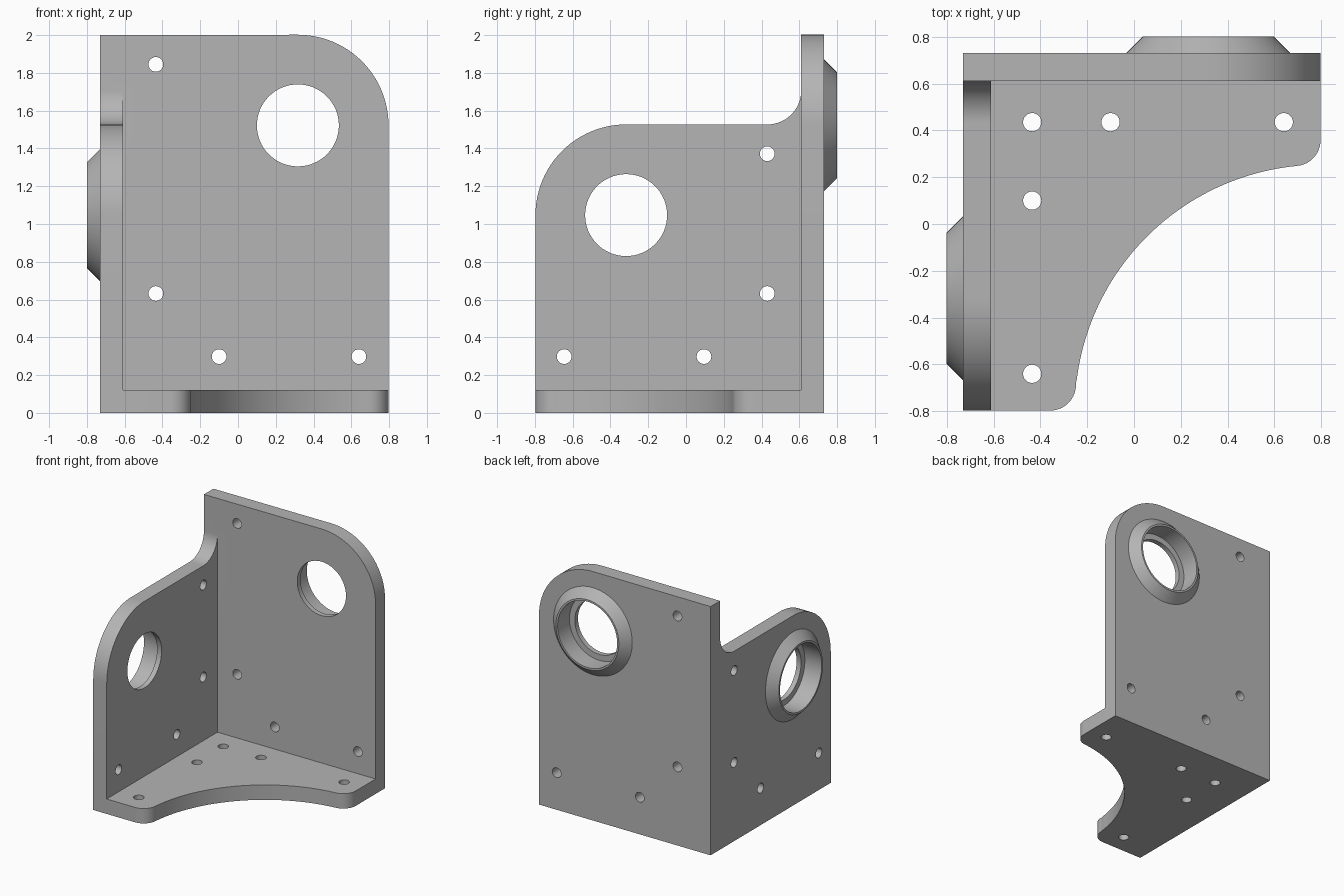
import bpy, bmesh, math
from mathutils import Vector

if "Cube" in bpy.data.objects:
    bpy.data.objects.remove(bpy.data.objects["Cube"], do_unlink=True)

END = 0.797            # free ends of the plates
OUT, IN = 0.73, 0.61   # outer and inner wall planes
THICK = 0.12

steel = bpy.data.materials.new("grey_metal")
steel.use_nodes = True
GREY = (0.46, 0.46, 0.46, 1)
steel.diffuse_color = GREY
steel.node_tree.nodes["Principled BSDF"].inputs["Base Color"].default_value = GREY


def arc(cx, cy, r, start, end, n=24):
    """Points along an arc, angles in degrees."""
    angles = [math.radians(start + (end - start) * i / n) for i in range(n + 1)]
    return [(cx + r * math.cos(a), cy + r * math.sin(a)) for a in angles]


def circle(centre, r, n):
    return arc(*centre, r, 0, 360, n)[:-1]


def place(axis, u, v, w):
    """Profile coordinates u, v with depth w along the given axis."""
    return {"x": Vector((w, u, v)), "y": Vector((u, w, v)), "z": Vector((u, v, w))}[axis]


def prism(name, axis, lo, hi, low_pts, high_pts=None):
    """Solid between two matching outlines."""
    bm = bmesh.new()
    a = [bm.verts.new(place(axis, u, v, lo)) for u, v in low_pts]
    b = [bm.verts.new(place(axis, u, v, hi)) for u, v in (high_pts or low_pts)]
    bm.faces.new(a)
    bm.faces.new(b)
    for i in range(len(a)):
        j = (i + 1) % len(a)
        bm.faces.new((a[i], a[j], b[j], b[i]))
    bmesh.ops.recalc_face_normals(bm, faces=bm.faces)
    mesh = bpy.data.meshes.new(name)
    bm.to_mesh(mesh)
    bm.free()
    mesh.materials.append(steel)
    obj = bpy.data.objects.new(name, mesh)
    bpy.context.collection.objects.link(obj)
    return obj


def combine(body, tool, operation):
    mod = body.modifiers.new(tool.name, "BOOLEAN")
    mod.operation, mod.solver, mod.object = operation, "EXACT", tool
    bpy.context.view_layer.objects.active = body
    bpy.ops.object.modifier_apply(modifier=mod.name)
    bpy.data.objects.remove(tool, do_unlink=True)


# Back wall with one large rounded corner
R = 0.48
back_hub = (END - R, 1.522)
bracket = prism("corner_bracket", "y", IN, OUT,
                [(-OUT, 0), (END, 0)] + arc(*back_hub, R, 0, 90) + [(-OUT, 2)])

# Side wall, lower, filleted up into the back wall
side_hub = (R - END, 1.047)
top, fillet = side_hub[1] + R, 0.18
buried = IN + 0.06
side_wall = prism("side_wall", "x", -OUT, -IN,
                  [(buried, 0), (-END, 0)] + arc(*side_hub, R, 180, 90)
                  + arc(IN - fillet, top + fillet, fillet, -90, 0)
                  + [(buried, top + fillet)])

# Floor plate with a concave sweep and two rounded tips
sweep, tip = 1.05, 0.11
reach = math.sqrt((sweep + tip) ** 2 - tip ** 2)
lean = math.degrees(math.atan2(tip, reach))
floor_pts = ([(-OUT, OUT), (END, OUT)]
             + arc(END - tip, reach - END, tip, 0, -90 + lean, 12)
             + arc(END, -END, sweep, 90 + lean, 180 - lean, 48)[1:-1]
             + arc(END - reach, tip - END, tip, lean, -90, 12)
             + [(-OUT, -END)])
floor_plate = prism("floor_plate", "z", 0, THICK, floor_pts)

combine(bracket, side_wall, "UNION")
combine(bracket, floor_plate, "UNION")

# Conical bosses, stepped bearing bores and through holes
for axis, hub, sign in (("y", back_hub, 1), ("x", side_hub, -1)):
    boss = prism("boss", axis, sign * 0.69, sign * 0.8,
                 circle(hub, 0.39, 64), circle(hub, 0.28, 64))
    combine(bracket, boss, "UNION")
    for name, start, radius in (("bore", 0.65, 0.265), ("through_hole", 0.5, 0.217)):
        cutter = prism(name, axis, sign * start, sign * 0.9, circle(hub, radius, 64))
        combine(bracket, cutter, "DIFFERENCE")

# Screw holes in each plate
screw_holes = {
    "y": (0.5, 0.8, [(-0.435, 1.845), (-0.435, 0.632), (-0.1, 0.298), (0.64, 0.298)]),
    "x": (-0.8, -0.5, [(0.43, 1.372), (0.43, 0.632), (0.095, 0.298), (-0.645, 0.298)]),
    "z": (-0.1, 0.2, [(-0.435, 0.435), (-0.1, 0.435), (0.64, 0.435),
                      (-0.435, 0.1), (-0.435, -0.64)]),
}
for axis, (lo, hi, centres) in screw_holes.items():
    for centre in centres:
        cutter = prism("screw_hole", axis, lo, hi, circle(centre, 0.039, 24))
        combine(bracket, cutter, "DIFFERENCE")

# Smooth curved faces, crisp edges
bpy.ops.object.select_all(action="DESELECT")
bracket.select_set(True)
bpy.context.view_layer.objects.active = bracket
bpy.ops.object.shade_smooth_by_angle(angle=math.radians(30))
